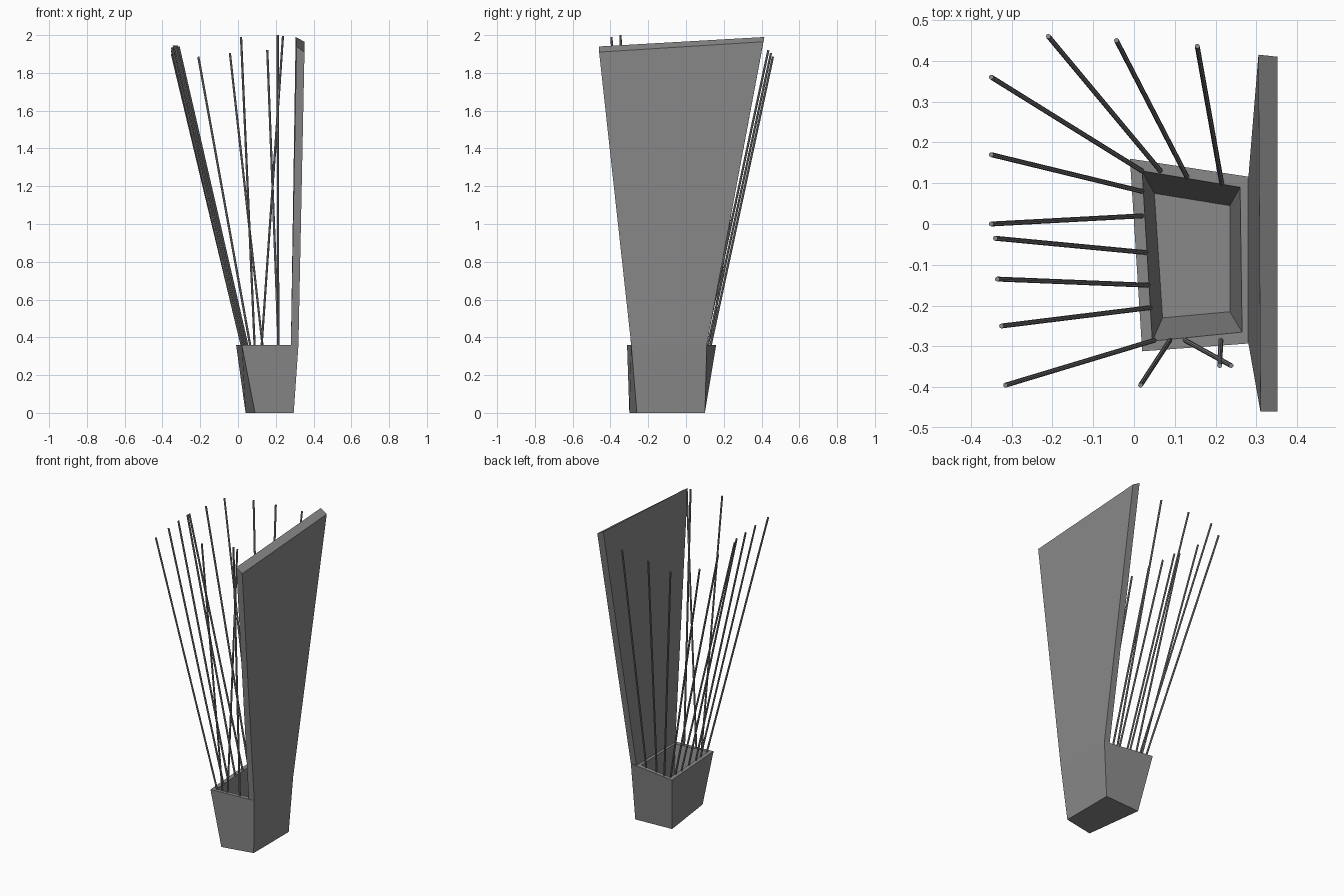
import bpy
import bmesh
from mathutils import Vector

cube = bpy.data.objects.get("Cube")
if cube:
    bpy.data.objects.remove(cube)

# One flat grey for everything
grey = bpy.data.materials.new("concrete grey")
grey.use_nodes = True
color = (0.25, 0.25, 0.25, 1)
grey.diffuse_color = color
grey.node_tree.nodes["Principled BSDF"].inputs["Base Color"].default_value = color


def finish(name, bm):
    mesh = bpy.data.meshes.new(name)
    bm.to_mesh(mesh)
    bm.free()
    mesh.materials.append(grey)
    obj = bpy.data.objects.new(name, mesh)
    bpy.context.collection.objects.link(obj)
    return obj


def loft(name, rings, cap_start=True):
    """Skin counter-clockwise rings, capping the last and optionally the first."""
    bm = bmesh.new()
    loops = [[bm.verts.new(p) for p in ring] for ring in rings]
    for low, high in zip(loops, loops[1:]):
        for i in range(len(low)):
            j = (i + 1) % len(low)
            bm.faces.new((low[i], low[j], high[j], high[i]))
    if cap_start:
        bm.faces.new(loops[0][::-1])
    bm.faces.new(loops[-1])
    return finish(name, bm)


def at_height(z, outline):
    return [(x, y, z) for x, y in outline]


RIM = 0.36

# Tapered planter: base, outer rim, inner rim, floor
loft("planter", [
    at_height(0, [(0.04, 0.085), (0.09, -0.30), (0.295, -0.26), (0.295, 0.10)]),
    at_height(RIM, [(-0.01, 0.16), (0.02, -0.312), (0.32, -0.29), (0.32, 0.11)]),
    at_height(RIM, [(0.02, 0.13), (0.045, -0.287), (0.265, -0.265), (0.26, 0.09)]),
    at_height(0.06, [(0.05, 0.075), (0.07, -0.23), (0.235, -0.215), (0.235, 0.045)]),
])

# Tall flaring panel rising from the planter's side
loft("tall_panel", [
    at_height(RIM, [(0.28, 0.11), (0.28, -0.29), (0.32, -0.29), (0.32, 0.11)]),
    [(0.305, 0.415, 1.99), (0.31, -0.46, 1.94), (0.352, -0.46, 1.91), (0.352, 0.41, 1.965)],
], cap_start=False)

# Thin rods fanning out of the rim: base x, y then tip x, y, z
rods = [
    (0.02, 0.13, -0.35, 0.36, 1.90),
    (0.02, 0.08, -0.35, 0.17, 1.92),
    (0.02, 0.02, -0.35, 0.0, 1.935),
    (0.03, -0.07, -0.34, -0.035, 1.945),
    (0.035, -0.15, -0.335, -0.135, 1.945),
    (0.04, -0.205, -0.325, -0.25, 1.945),
    (0.05, -0.285, -0.315, -0.395, 1.94),
    (0.088, -0.285, 0.016, -0.395, 1.99),
    (0.125, -0.285, 0.238, -0.347, 1.995),
    (0.213, -0.285, 0.21, -0.347, 2.0),
    (0.065, 0.13, -0.21, 0.46, 1.885),
    (0.13, 0.115, -0.043, 0.45, 1.905),
    (0.215, 0.10, 0.155, 0.436, 1.92),
]
for n, (bx, by, tx, ty, tz) in enumerate(rods, 1):
    base, tip = Vector((bx, by, RIM - 0.005)), Vector((tx, ty, tz))
    axis = tip - base
    bm = bmesh.new()
    bmesh.ops.create_cone(bm, cap_ends=True, segments=8, radius1=0.006,
                          radius2=0.006, depth=axis.length)
    rod = finish(f"rod_{n}", bm)
    rod.location = (base + tip) / 2
    rod.rotation_mode = "QUATERNION"
    rod.rotation_quaternion = axis.to_track_quat("Z", "Y")
